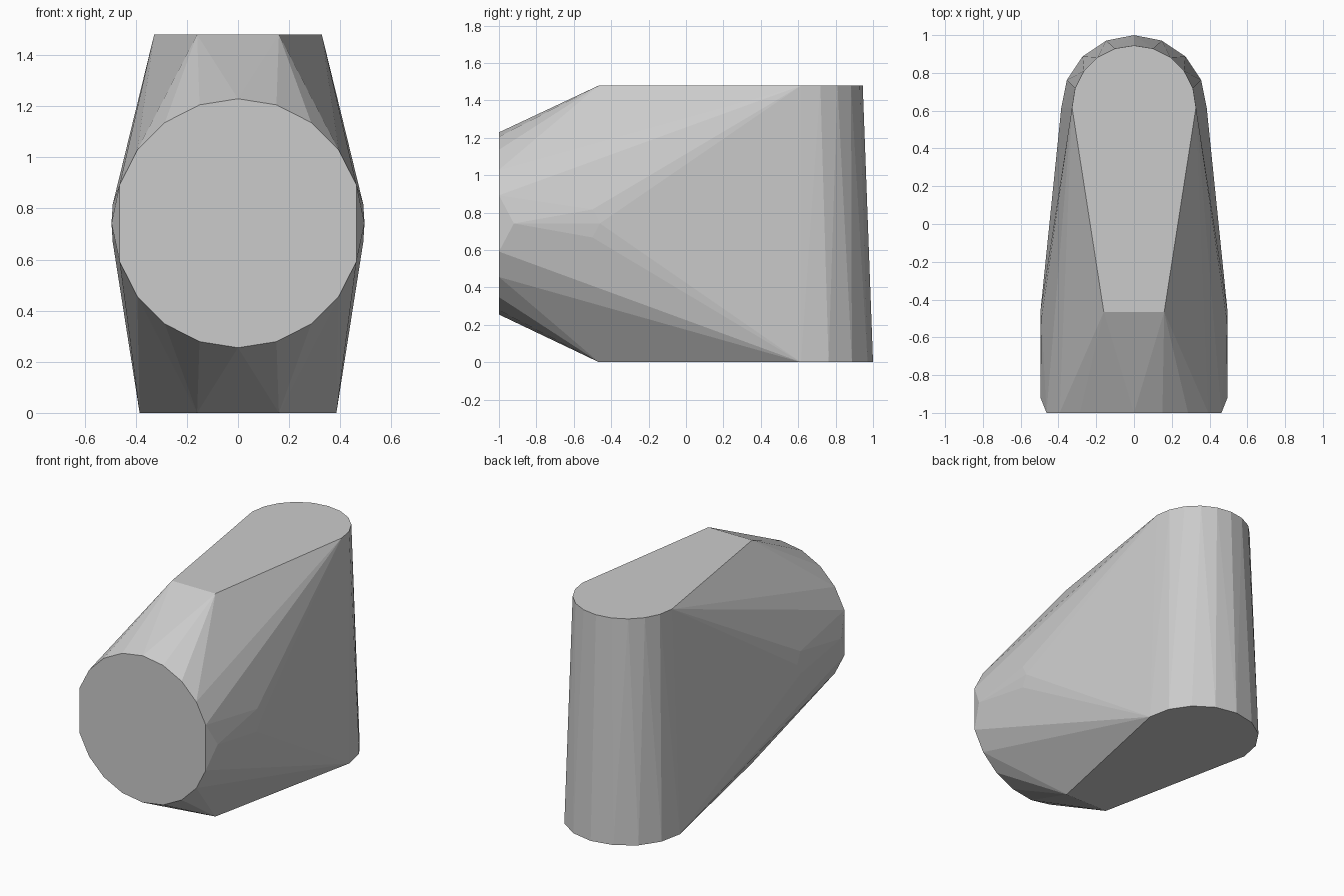
import bpy, bmesh
from math import sin, cos, radians

if "Cube" in bpy.data.objects:
    bpy.data.objects.remove(bpy.data.objects["Cube"])

CZ = 0.742          # height of the round front face centre
H = 1.48            # overall height
pts = []


def both(x, y, z):
    """Add a point and its mirror image across x = 0."""
    pts.append((x, y, z))
    if x > 1e-4:
        pts.append((-x, y, z))


# Round front face: 20-sided disc whose side corners are trimmed off
for i in range(11):
    if i != 5:
        a = radians(18 * i)
        both(0.487 * sin(a), -1.0, CZ + 0.487 * cos(a))

# Widest ridge along each side, slightly rounded at its rear end
both(0.495, -0.92, CZ)
both(0.495, -0.46, CZ)
for dz in (-0.075, 0.075):
    both(0.49, -0.5, CZ + dz)

# Flat top and bottom: narrow front edge and rounded back
for z, r, cy, n in ((0.0, 0.385, 0.615, 4), (H, 0.328, 0.617, 5)):
    both(0.16, -0.465, z)
    for i in range(n + 1):
        a = radians(90 * i / n)
        x = r * cos(a)
        both(x if i < n else 0.0, cy + r * sin(a), z)

# Wrap a tight shell around the guide points
bm = bmesh.new()
for p in pts:
    bm.verts.new(p)
res = bmesh.ops.convex_hull(bm, input=bm.verts)
loose = [v for v in bm.verts if not v.link_faces]
bmesh.ops.delete(bm, geom=loose, context='VERTS')
bmesh.ops.dissolve_limit(bm, angle_limit=radians(0.5), verts=bm.verts, edges=bm.edges)
bmesh.ops.recalc_face_normals(bm, faces=bm.faces)
mesh = bpy.data.meshes.new("tapered_housing")
bm.to_mesh(mesh)
bm.free()
body = bpy.data.objects.new("tapered_housing", mesh)
bpy.context.collection.objects.link(body)
